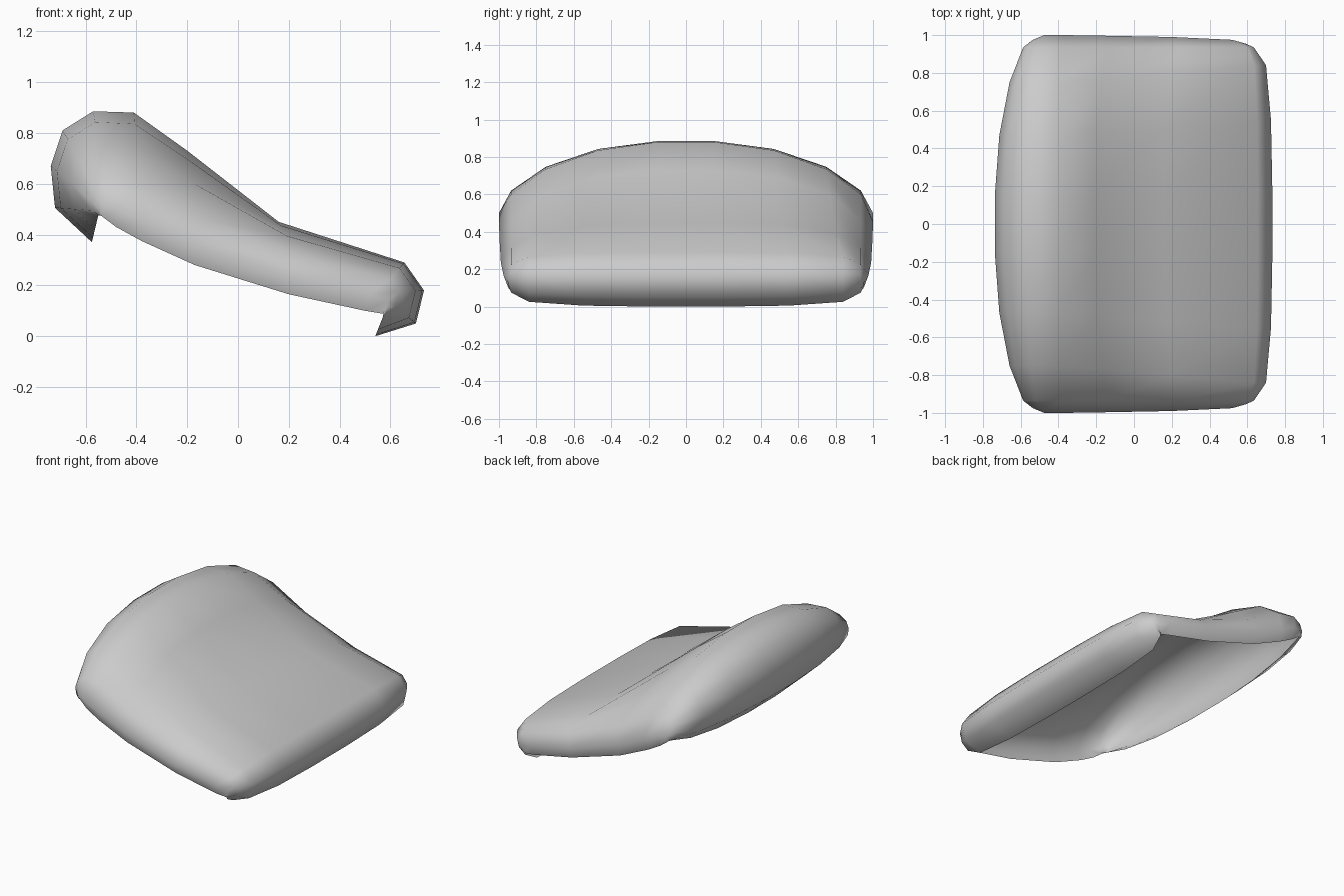
import bpy, bmesh

if "Cube" in bpy.data.objects:
    bpy.data.objects.remove(bpy.data.objects["Cube"])

# Lengthwise (x, z) profiles, from rear lip over the top to front lip
MID = [(-.575, .37), (-.72, .505), (-.737, .67), (-.69, .81), (-.57, .885), (-.41, .88),
       (-.2, .73), (.16, .45), (.655, .29), (.732, .18), (.70, .05), (.54, 0)]
SHOULDER = [(-.55, .475), (-.58, .495), (-.587, .54), (-.57, .585), (-.52, .62), (-.39, .60),
            (-.14, .46), (.24, .315), (.60, .225), (.635, .175), (.62, .115), (.57, .075)]
SIDE = [(-.54, .476), (-.545, .482), (-.545, .495), (-.535, .51), (-.475, .50), (-.37, .45),
        (-.17, .36), (.2, .235), (.52, .165), (.59, .14), (.59, .115), (.573, .093)]
RIM = [(-.54, .475)] * 4 + [(-.48, .43), (-.38, .375), (-.17, .28), (.2, .165), (.5, .10)] + [(.572, .088)] * 3
# Half width of the side and its underside rim at each station
SIDE_Y = [.955, .962, .968, .975, 1, 1, .997, .99, .975, .955, .95, .942]
RIM_Y = [.953] * 4 + [.965, .968, .965, .96, .95] + [.938] * 3
N = len(MID)


def mix(a, b, t):
    return a + (b - a) * t


def column(w_rear, w_front, y_rear, y_front):
    """Profile between middle and shoulder, varying rear to front."""
    pts = []
    for j, (a, b) in enumerate(zip(MID, SHOULDER)):
        t = min(max((j - 5.5) / 2.5, 0), 1)
        w = mix(w_rear, w_front, t)
        pts.append((mix(a[0], b[0], w), mix(y_rear, y_front, t), mix(a[1], b[1], w)))
    return pts


half = [
    column(0, 0, .15, .20),
    column(.16, .07, .47, .55),
    column(.52, .34, .75, .84),
    column(1, 1, .935, .935),
    [(x, y, z) for (x, z), y in zip(SIDE, SIDE_Y)],
    [(x, y, z) for (x, z), y in zip(RIM, RIM_Y)],
]
# Mirror the columns across y
columns = [[(x, -y, z) for x, y, z in c] for c in reversed(half)] + half

# Padded open-bottomed shell
bm = bmesh.new()
grid = [[bm.verts.new(p) for p in c] for c in columns]
for i in range(len(grid) - 1):
    for j in range(N - 1):
        bm.faces.new((grid[i][j], grid[i][j + 1], grid[i + 1][j + 1], grid[i + 1][j]))
bmesh.ops.remove_doubles(bm, verts=bm.verts, dist=.0005)
for f in bm.faces:
    f.smooth = True
mesh = bpy.data.meshes.new("cushion_shell")
bm.to_mesh(mesh)
bm.free()
shell = bpy.data.objects.new("cushion_shell", mesh)
bpy.context.collection.objects.link(shell)
